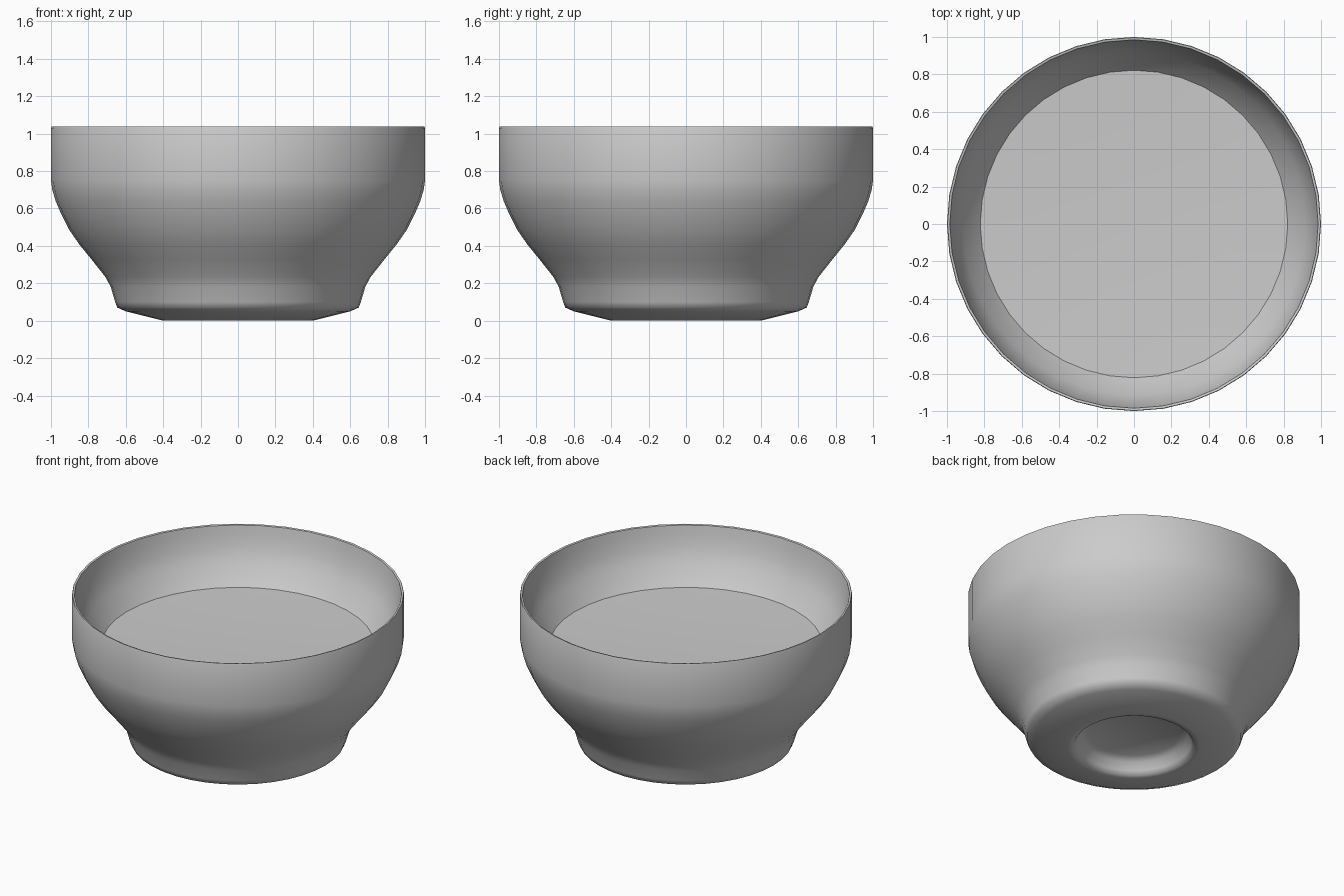
import bpy, bmesh, math

if "Cube" in bpy.data.objects:
    bpy.data.objects.remove(bpy.data.objects["Cube"])

SEGMENTS = 40


def lathe(name, profile, angle):
    """Revolve an (r, z) profile around z; points at r = 0 become poles."""
    bm = bmesh.new()
    verts = [bm.verts.new((r, 0, z)) for r, z in profile]
    edges = [bm.edges.new(pair) for pair in zip(verts, verts[1:])]
    bmesh.ops.spin(bm, geom=verts + edges, cent=(0, 0, 0), axis=(0, 0, 1),
                   angle=math.tau, steps=SEGMENTS, use_duplicate=False)
    bmesh.ops.remove_doubles(bm, verts=bm.verts, dist=0.0005)
    bmesh.ops.recalc_face_normals(bm, faces=bm.faces)
    # Open discs must face up
    if all(f.normal.z < 0 for f in bm.faces):
        bmesh.ops.reverse_faces(bm, faces=bm.faces)
    mesh = bpy.data.meshes.new(name)
    bm.to_mesh(mesh)
    bm.free()
    obj = bpy.data.objects.new(name, mesh)
    bpy.context.collection.objects.link(obj)
    bpy.ops.object.select_all(action='DESELECT')
    obj.select_set(True)
    bpy.context.view_layer.objects.active = obj
    bpy.ops.object.shade_smooth_by_angle(angle=math.radians(angle))
    return obj


# Bowl: hollow under the foot, foot ring, flared outside, rim, inner wall and floor
underside = [(0, 0.10), (0.28, 0.10), (0.32, 0.075), (0.345, 0.03), (0.36, 0.005), (0.40, 0)]
outside = [(0.60, 0.05), (0.645, 0.07), (0.657, 0.10), (0.68, 0.18), (0.71, 0.235),
           (0.785, 0.33), (0.85, 0.41), (0.905, 0.49), (0.945, 0.57), (0.975, 0.64),
           (0.993, 0.70), (1.0, 0.75), (1.0, 1.03)]
inside = [(0.997, 1.037), (0.985, 1.034), (0.975, 0.98), (0.955, 0.90), (0.915, 0.81),
          (0.82, 0.69), (0.70, 0.56), (0.55, 0.45), (0.3, 0.38), (0, 0.36)]
lathe("bowl", underside + outside + inside, 60)

# Filling surface resting inside the bowl
lathe("filling", [(0.822, 0.696), (0.6, 0.688), (0.3, 0.68), (0, 0.678)], 60)
